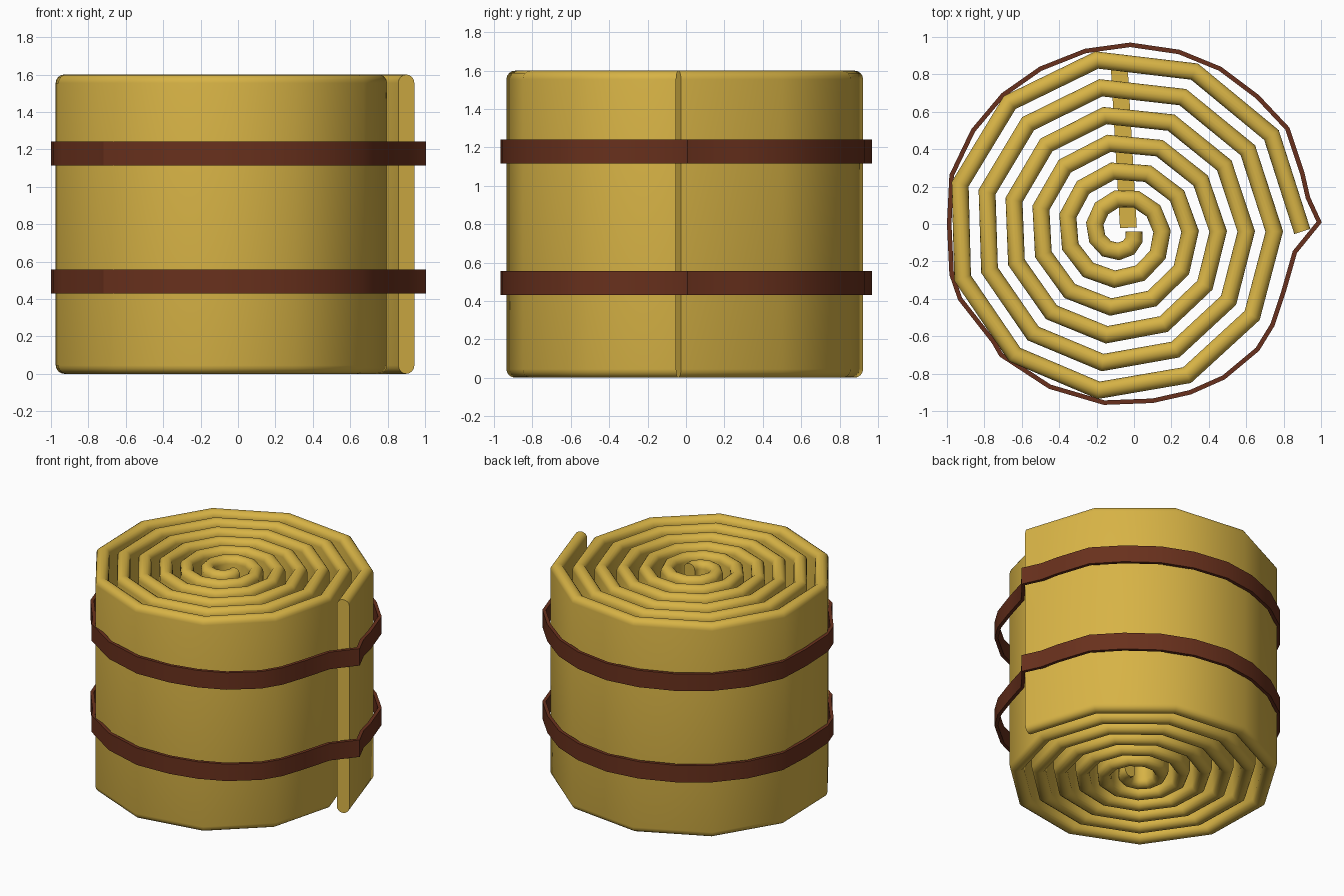
import bpy, bmesh, math
from mathutils import Vector

if "Cube" in bpy.data.objects:
    bpy.data.objects.remove(bpy.data.objects["Cube"])


def material(name, rgb):
    m = bpy.data.materials.new(name)
    m.diffuse_color = (*rgb, 1)
    m.use_nodes = True
    m.node_tree.nodes["Principled BSDF"].inputs["Base Color"].default_value = m.diffuse_color
    return m


cloth = material("tan_cloth", (0.68, 0.45, 0.06))
leather = material("brown_leather", (0.14, 0.03, 0.012))


def sweep(name, path, profile, closed, mat, angle):
    """Sweep a (sideways, z) profile along a flat path with mitred corners."""
    bm = bmesh.new()
    n, k = len(path), len(profile)
    rings = []
    for i, p in enumerate(path):
        a = path[i - 1] if closed or i > 0 else None
        b = path[(i + 1) % n] if closed or i < n - 1 else None
        d1 = (p - a).normalized() if a is not None else (b - p).normalized()
        d2 = (b - p).normalized() if b is not None else d1
        t = (d1 + d2).normalized()
        side = Vector((t.y, -t.x)) / max(0.5, t.dot(d1))
        rings.append([bm.verts.new((p.x + side.x * u, p.y + side.y * u, z))
                      for u, z in profile])
    for i in range(n if closed else n - 1):
        r, s = rings[i], rings[(i + 1) % n]
        for j in range(k):
            q = (j + 1) % k
            bm.faces.new((r[j], r[q], s[q], s[j]))
    if not closed:
        bm.faces.new(rings[0])
        bm.faces.new(rings[-1])
    bmesh.ops.recalc_face_normals(bm, faces=bm.faces)
    me = bpy.data.meshes.new(name)
    bm.to_mesh(me)
    bm.free()
    me.materials.append(mat)
    ob = bpy.data.objects.new(name, me)
    bpy.context.collection.objects.link(ob)
    bpy.ops.object.select_all(action='DESELECT')
    bpy.context.view_layer.objects.active = ob
    ob.select_set(True)
    bpy.ops.object.shade_smooth_by_angle(angle=math.radians(angle))
    return ob


# Rolled blanket: six turns of eleven straight segments, rounded top and bottom
T, H, STEPS, TURNS = 0.045, 1.6, 11, 6
spiral = []
for i in range(STEPS * TURNS + 1):
    a = math.tau * i / STEPS
    r = 0.967 - 0.15 * i / STEPS
    spiral.append(Vector((-0.067 + r * math.cos(a), -0.04 + r * math.sin(a))))
stadium = [(T * math.cos(math.pi * j / 8), H - T + T * math.sin(math.pi * j / 8))
           for j in range(9)]
stadium += [(-u, H - z) for u, z in stadium]
sweep("rolled_blanket", spiral, stadium, False, cloth, 40)

# Inner fold strip seen between the turns
W = 0.015
sweep("inner_strip", [Vector((-0.03, -0.02)), Vector((-0.08, 0.86))],
      [(-T, 0.8 - W), (T, 0.8 - W), (T, 0.8 + W), (-T, 0.8 + W)],
      False, cloth, 30)

# Two straps wrapped round the roll and over its loose edge
outline = [(0.99, 0.01), (0.86, -0.15), (0.80, -0.36), (0.74, -0.54),
           (0.66, -0.67), (0.48, -0.82), (0.30, -0.90), (0.10, -0.945),
           (-0.16, -0.955), (-0.45, -0.87), (-0.71, -0.70), (-0.75, -0.63),
           (-0.93, -0.40), (-0.975, -0.27), (-0.988, 0.0), (-0.975, 0.26),
           (-0.86, 0.50), (-0.70, 0.69), (-0.50, 0.83), (-0.26, 0.925),
           (-0.02, 0.958), (0.24, 0.92), (0.46, 0.83), (0.66, 0.68),
           (0.82, 0.51), (0.90, 0.27), (0.93, 0.14)]
band = [Vector(p) for p in outline]
for name, z0 in (("lower_strap", 0.43), ("upper_strap", 1.115)):
    sweep(name, band, [(-0.012, z0), (0.012, z0), (0.012, z0 + 0.127),
                       (-0.012, z0 + 0.127)], True, leather, 25)
